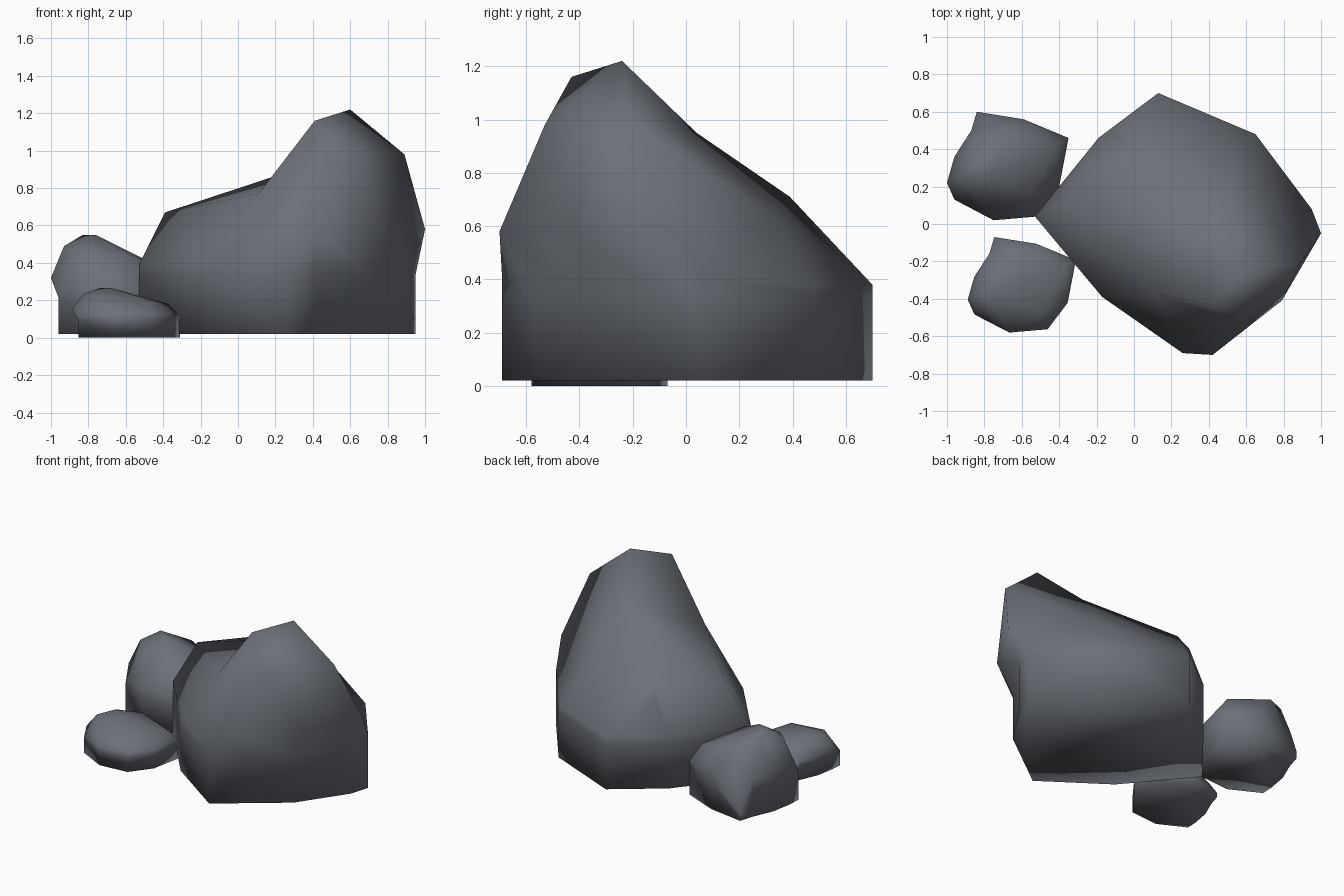
import bpy, bmesh
from mathutils import Vector
from mathutils.geometry import delaunay_2d_cdt

if "Cube" in bpy.data.objects:
    bpy.data.objects.remove(bpy.data.objects["Cube"])

stone = bpy.data.materials.new("stone")
stone.diffuse_color = (.15, .163, .187, 1)
stone.use_nodes = True
stone.node_tree.nodes["Principled BSDF"].inputs["Base Color"].default_value = stone.diffuse_color


def rock(name, rim, tops, creases, foot, foot_z, floor):
    """Cap over a counter-clockwise rim, tucked in to a foot ring, then straight down."""
    pts = rim + tops
    n = len(rim)
    flat, _, faces, origin, _, _ = delaunay_2d_cdt(
        [Vector(p[:2]) for p in pts], creases, [list(range(n))], 1, 1e-5)
    bm = bmesh.new()
    cap = [bm.verts.new((v.x, v.y, pts[o[0]][2] if o else 0.6))
           for v, o in zip(flat, origin)]
    where = {o[0]: v for v, o in zip(cap, origin) if o}
    for f in faces:
        bm.faces.new([cap[i] for i in f])
    rings = [[where[i] for i in range(n)]]
    for level in (foot_z, floor):
        rings.append([bm.verts.new((*foot.get(i, rim[i][:2]),
                                    min(level, rim[i][2] - .015))) for i in range(n)])
    for upper, lower in zip(rings, rings[1:]):
        for i in range(n):
            j = (i + 1) % n
            bm.faces.new([upper[i], lower[i], lower[j], upper[j]])
    bm.faces.new(rings[-1][::-1])
    bmesh.ops.recalc_face_normals(bm, faces=bm.faces)
    for f in bm.faces:
        f.smooth = True
    me = bpy.data.meshes.new(name)
    bm.to_mesh(me)
    bm.free()
    me.materials.append(stone)
    ob = bpy.data.objects.new(name, me)
    bpy.context.collection.objects.link(ob)
    return ob


# Large boulder: rim, then peak, shoulders and ridge points
rock("large_boulder",
     [(-.53, .04, .39), (-.17, -.39, .39), (.26, -.69, .40), (.42, -.70, .58),
      (.79, -.41, .56), (1.0, -.05, .58), (.95, .08, .40), (.65, .48, .38),
      (.13, .70, .38), (-.19, .46, .38)],
     [(.60, -.24, 1.22), (.41, -.43, 1.16), (.89, -.21, .98), (.57, -.53, .98),
      (.11, -.37, .77), (-.39, .11, .67), (.46, .04, .95), (-.03, .39, .71),
      (.53, .34, .63), (-.08, .45, .61)],
     [(14, 13), (14, 11), (11, 10), (10, 12), (12, 18), (18, 16), (16, 10),
      (15, 16), (15, 14), (15, 17), (17, 16), (12, 13)],
     {3: (.42, -.57), 4: (.69, -.37), 5: (.91, -.05)}, .34, .02)

# Two small rocks share one shape; the front one is flattened
small_rim = [(-1.0, .22, .32), (-.96, .13, .23), (-.75, .02, .28), (-.52, .04, .28),
             (-.40, .20, .28), (-.35, .46, .26), (-.59, .56, .30), (-.84, .60, .08),
             (-.87, .50, .28), (-.96, .36, .32)]
small_tops = [(-.83, .33, .55), (-.76, .27, .55), (-.93, .25, .49), (-.83, .14, .46),
              (-.87, .41, .48), (-.71, .50, .45), (-.42, .42, .38), (-.55, .15, .43)]
for name in ("small_rock_back", "small_rock_front"):
    ob = rock(name, small_rim, small_tops, [], {0: (-.955, .22), 9: (-.93, .36)}, .22, .02)
ob.scale = (.89, .88, .5)
ob.location = (.001, -.598, -.01)
